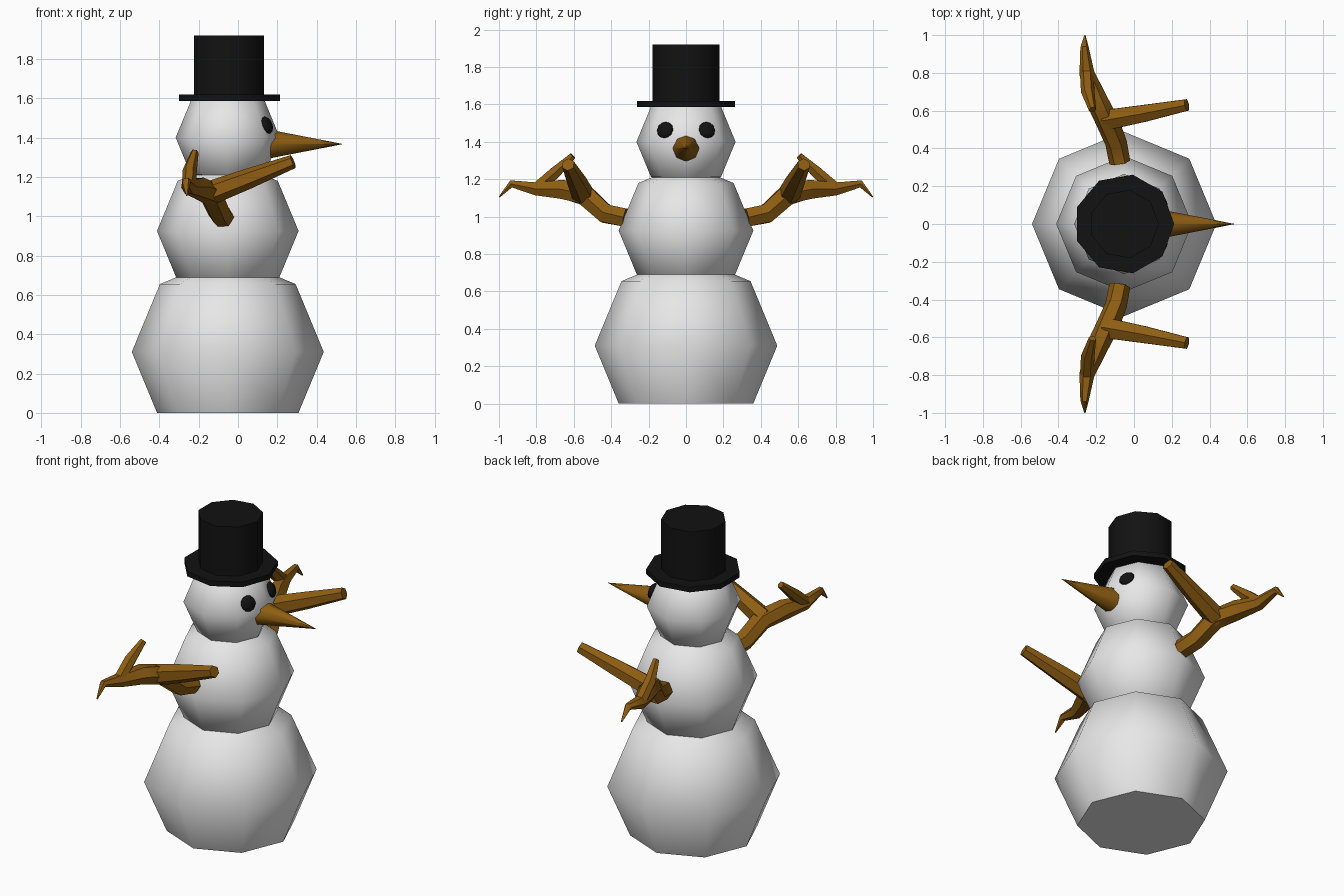
import bpy, bmesh, math
from mathutils import Vector, Matrix

if "Cube" in bpy.data.objects:
    bpy.data.objects.remove(bpy.data.objects["Cube"])

CX = -0.052  # body axis, offset because the nose sticks out toward +x


def material(name, rgb):
    m = bpy.data.materials.new(name)
    m.diffuse_color = (*rgb, 1)
    m.use_nodes = True
    m.node_tree.nodes["Principled BSDF"].inputs["Base Color"].default_value = m.diffuse_color
    return m


SNOW = material("snow white", (0.8, 0.8, 0.8))
BLACK = material("black", (0.006, 0.006, 0.006))
BROWN = material("wood brown", (0.27, 0.11, 0.006))


def finish(name, bm, mat, angle, mirror=False):
    bmesh.ops.recalc_face_normals(bm, faces=bm.faces)
    me = bpy.data.meshes.new(name)
    bm.to_mesh(me)
    bm.free()
    me.materials.append(mat)
    ob = bpy.data.objects.new(name, me)
    bpy.context.collection.objects.link(ob)
    if mirror:
        mod = ob.modifiers.new("mirror", 'MIRROR')
        mod.use_axis = (False, True, False)
        mod.use_mirror_merge = False
    bpy.ops.object.select_all(action='DESELECT')
    bpy.context.view_layer.objects.active = ob
    ob.select_set(True)
    bpy.ops.object.shade_smooth_by_angle(angle=math.radians(angle))
    return ob


def tube(bm, pts, sides, ref=Vector((1, 0, 0))):
    """Capped tube through (x, y, z, radius) points."""
    p = [Vector(q[:3]) for q in pts]
    rings = []
    for i, q in enumerate(pts):
        a, b = p[max(i - 1, 0)], p[min(i + 1, len(p) - 1)]
        d = (b - a).normalized()
        u = (ref - d * ref.dot(d)).normalized()
        v = d.cross(u)
        rings.append([bm.verts.new(p[i] + q[3] * (u * math.cos(t) + v * math.sin(t)))
                      for t in (2 * math.pi * k / sides for k in range(sides))])
    for r, s in zip(rings, rings[1:]):
        for k in range(sides):
            n = (k + 1) % sides
            bm.faces.new((r[k], r[n], s[n], s[k]))
    bm.faces.new(rings[0])
    bm.faces.new(rings[-1])


# Three snowballs, the lowest cut flat on the ground
for name, z, r in (("lower_ball", 0.31, 0.488), ("middle_ball", 0.925, 0.36), ("head", 1.40, 0.265)):
    bm = bmesh.new()
    bmesh.ops.create_uvsphere(bm, u_segments=8, v_segments=4, radius=r,
                              matrix=Matrix.Translation((CX, 0, z)))
    if z < r:
        cut = bmesh.ops.bisect_plane(bm, geom=bm.verts[:] + bm.edges[:] + bm.faces[:],
                                     plane_co=(0, 0, 0), plane_no=(0, 0, -1), clear_outer=True)
        rim = [e for e in cut["geom_cut"] if isinstance(e, bmesh.types.BMEdge)]
        bmesh.ops.contextual_create(bm, geom=rim)
    finish(name, bm, SNOW, 60)

# Top hat: nine-sided brim and crown
for name, z0, z1, r in (("hat_brim", 1.587, 1.618, 0.265), ("hat_crown", 1.61, 1.92, 0.183)):
    bm = bmesh.new()
    tube(bm, [(CX, 0, z0, r), (CX, 0, z1, r)], 9)
    finish(name, bm, BLACK, 50)

# Pointed nose
bm = bmesh.new()
tube(bm, [(0.165, 0, 1.367, 0.072), (0.53, 0, 1.367, 0.001)], 8, Vector((0, 0, 1)))
finish("nose", bm, BROWN, 60)

# Flattened eyes lying on the head facets
normal = Vector((0.863, 0.357, 0.358))
bm = bmesh.new()
turn = normal.to_track_quat('Z', 'Y').to_matrix().to_4x4()
bmesh.ops.create_uvsphere(bm, u_segments=12, v_segments=8, radius=1,
                          matrix=Matrix.Translation((0.147, 0.112, 1.463)) @ turn
                          @ Matrix.Diagonal((0.046, 0.046, 0.024, 1)))
finish("eyes", bm, BLACK, 60, mirror=True)

# Branch arms: trunk with outer tip, forward branch, and a back-swept twig
bm = bmesh.new()
tube(bm, [(-0.075, 0.325, 0.995, 0.056), (-0.095, 0.43, 1.015, 0.058), (-0.14, 0.54, 1.115, 0.062),
          (-0.20, 0.66, 1.145, 0.058), (-0.25, 0.80, 1.148, 0.040), (-0.262, 0.935, 1.175, 0.022),
          (-0.26, 0.998, 1.105, 0.004)], 6)
tube(bm, [(-0.15, 0.55, 1.115, 0.062), (0.05, 0.585, 1.19, 0.052), (0.28, 0.63, 1.278, 0.035)],
     6, Vector((0, 0, 1)))
tube(bm, [(-0.25, 0.80, 1.15, 0.036), (-0.245, 0.70, 1.235, 0.036), (-0.22, 0.605, 1.325, 0.02)], 6)
finish("branch_arms", bm, BROWN, 50, mirror=True)
